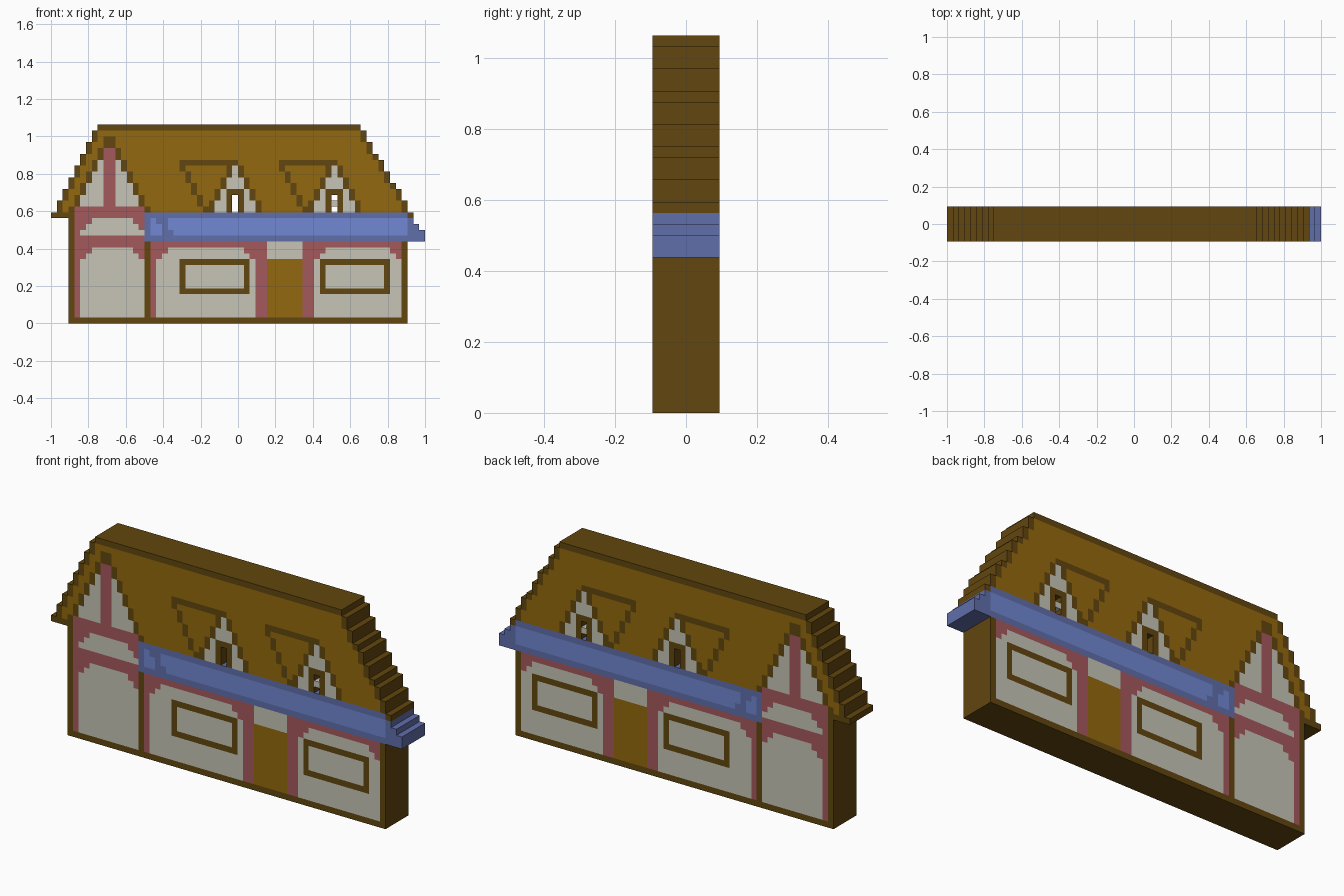
import bpy, bmesh

if "Cube" in bpy.data.objects:
    bpy.data.objects.remove(bpy.data.objects["Cube"])

U = 1 / 32          # size of one square block
HALF = 3 * U        # half depth of the house


def linear(v):
    v /= 255
    return v / 12.92 if v <= 0.04045 else ((v + 0.055) / 1.055) ** 2.4


COLOURS = {
    "dark_timber": (98, 70, 14), "ochre_thatch": (148, 105, 14),
    "cream_plaster": (199, 197, 183), "red_beam": (164, 88, 92),
    "light_blue": (113, 135, 210), "dark_blue": (96, 110, 170),
}
MATS = {}
for mat_name, rgb in COLOURS.items():
    MATS[mat_name] = bpy.data.materials.new(mat_name)
    MATS[mat_name].diffuse_color = (*[linear(v) for v in rgb], 1)
DARK, OCHRE, CREAM, RED, BLUE, NAVY = COLOURS

grid = {}           # (column, row) -> (part, colour)


def fill(part, colour, c0, c1, r0, r1):
    """Lay blocks over an inclusive range of columns and rows."""
    for c in range(c0, c1 + 1):
        for r in range(r0, r1 + 1):
            grid[c, r] = (part, colour)


# Thatched roof: stepped outline with a dark rim
heights = [19] + [19 + 2 * c for c in range(1, 8)] + [34] * 45
heights += [33, 31, 29, 28, 26, 24, 23, 21, 19]
for c, h in enumerate(heights):
    inner = heights[c - 1] if 0 < c < 8 else heights[c + 1] if 52 < c < 61 else h - 1
    fill("roof", OCHRE, c, c, 18, h - 1)
    fill("roof", DARK, c, c, inner, h - 1)
fill("roof", DARK, 0, 2, 18, 18)

# Walls with dark outline
fill("walls", CREAM, 3, 60, 0, 17)
fill("walls", DARK, 3, 60, 0, 0)
for c in (3, 16, 60):
    fill("walls", DARK, c, c, 0, 17)

# Left gable: plaster triangle, dark rafters, red post
for i in range(7):
    top = 19 + 2 * i
    for c in (3 + i, 19 - 3 - i):
        fill("gable", CREAM, c, c, 18, top)
        fill("gable", DARK, c, c, top - 1, top)
fill("gable", DARK, 9, 10, 30, 31)
fill("gable", RED, 9, 10, 20, 29)
fill("gable", RED, 4, 15, 18, 19)


def brackets(part, c0, c1, r, widths):
    """Stepped red corner braces under a beam."""
    for k, w in enumerate(widths):
        fill(part, RED, c0, c0 + w - 1, r - k, r - k)
        fill(part, RED, c1 - w + 1, c1, r - k, r - k)


# Red half-timbering
fill("timber_frame", RED, 4, 4, 1, 17)
fill("timber_frame", RED, 4, 15, 13, 14)
brackets("timber_frame", 5, 15, 17, (2, 1))
brackets("timber_frame", 5, 15, 12, (2, 1))
fill("timber_frame", RED, 17, 17, 1, 13)
for c0, c1 in ((18, 34), (45, 59)):
    fill("timber_frame", RED, c0, c1, 13, 13)
    brackets("timber_frame", c0, c1, 12, (2, 1))
for c in (35, 43):
    fill("timber_frame", RED, c, c + 1, 1, 13)

# Door
fill("door", OCHRE, 37, 42, 1, 10)

# Wide windows
for c in (22, 46):
    fill("window", DARK, c, c + 11, 5, 10)
    fill("window", CREAM, c + 1, c + 10, 6, 9)

# Roof dormers with see-through lights
for m in (31, 48):
    fill("dormer", DARK, m - 9, m, 27, 27)
    for c, r0, r1 in ((9, 26, 26), (8, 24, 25), (7, 22, 23), (6, 20, 21), (5, 19, 19)):
        fill("dormer", DARK, m - c, m - c, r0, r1)
    for i in range(5):
        top = 26 - 2 * max(i - 1, 0)
        for c in (m - i, m + i):
            fill("dormer", CREAM, c, c, 19, top)
            if i:
                fill("dormer", DARK, c, c, top - 1, top)
    fill("dormer", DARK, m - 1, m + 1, 19, 22)
    for r in (19, 20, 21):
        del grid[m, r]
fill("dormer", CREAM, 48, 48, 20, 20)

# Blue awning with a stepped right end
fill("awning", NAVY, 16, 60, 14, 18)
fill("awning", NAVY, 61, 61, 14, 17)
fill("awning", NAVY, 62, 62, 14, 16)
fill("awning", NAVY, 63, 63, 14, 15)
fill("awning", BLUE, 17, 60, 15, 17)
fill("awning", NAVY, 18, 19, 17, 17)
fill("awning", NAVY, 19, 19, 16, 16)
fill("awning", NAVY, 19, 20, 15, 15)


def build(part):
    """Turn one part's blocks into a mesh, skipping hidden faces."""
    cells = {k: v[1] for k, v in grid.items() if v[0] == part}
    used = [m for m in COLOURS if m in cells.values()]
    bm = bmesh.new()
    verts = {}

    def vert(c, r, s):
        if (c, r, s) not in verts:
            verts[c, r, s] = bm.verts.new((c * U - 1, s * HALF, r * U))
        return verts[c, r, s]

    for (c, r), colour in cells.items():
        ring = [(c, r), (c + 1, r), (c + 1, r + 1), (c, r + 1)]
        faces = [[vert(*p, -1) for p in ring], [vert(*p, 1) for p in reversed(ring)]]
        for k, (dc, dr) in enumerate(((0, -1), (1, 0), (0, 1), (-1, 0))):
            if (c + dc, r + dr) not in grid:
                a, b = ring[k], ring[(k + 1) % 4]
                faces.append([vert(*b, -1), vert(*a, -1), vert(*a, 1), vert(*b, 1)])
        for f in faces:
            bm.faces.new(f).material_index = used.index(colour)
    mesh = bpy.data.meshes.new(part)
    bm.to_mesh(mesh)
    bm.free()
    for m in used:
        mesh.materials.append(MATS[m])
    bpy.context.collection.objects.link(bpy.data.objects.new(part, mesh))


for part_name in sorted({v[0] for v in grid.values()}):
    build(part_name)

for m in bpy.data.materials:
    if m.users and not m.is_grease_pencil:
        m.use_nodes = True
        m.node_tree.nodes["Principled BSDF"].inputs["Base Color"].default_value = m.diffuse_color
